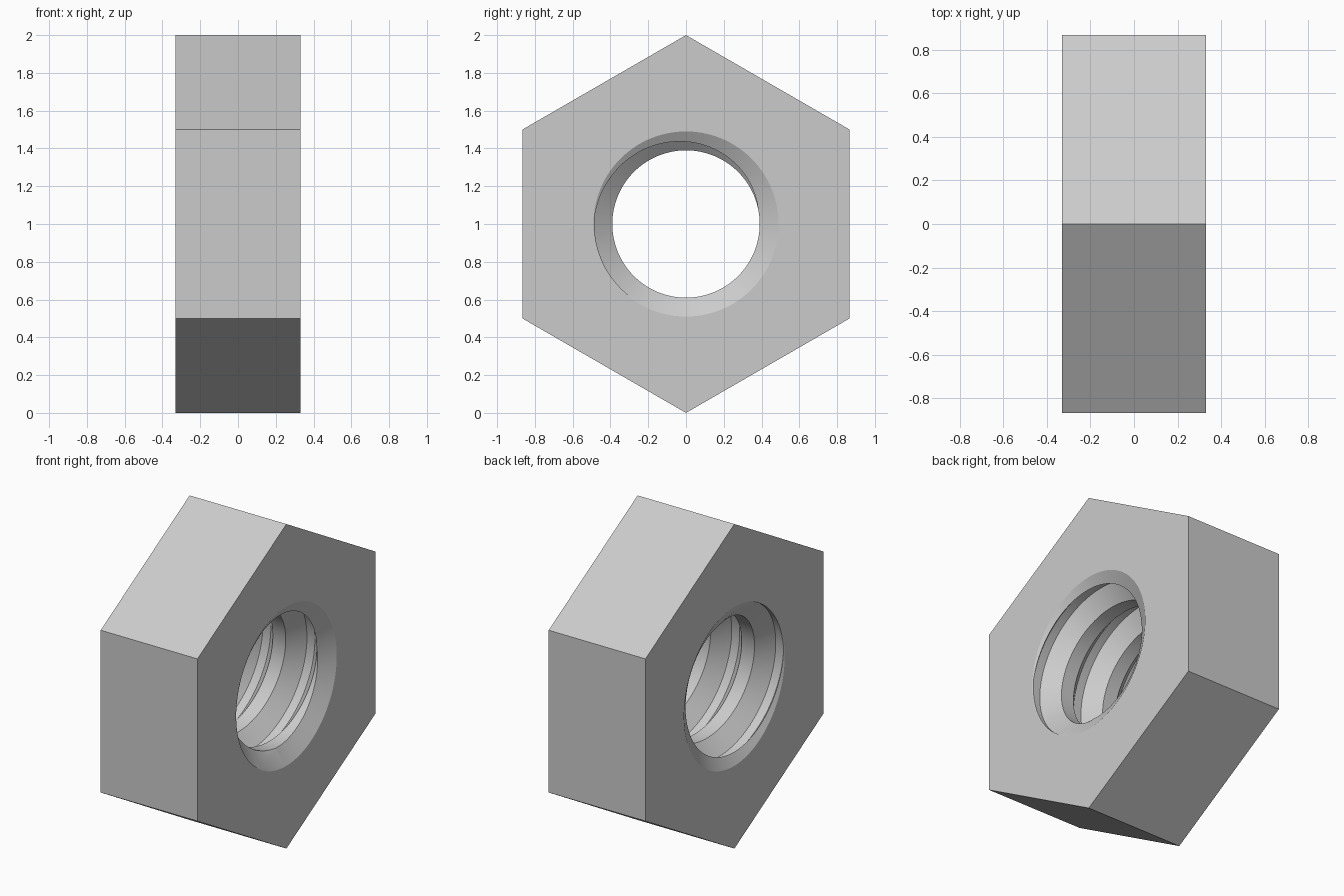
import bpy, bmesh, math

if "Cube" in bpy.data.objects:
    bpy.data.objects.remove(bpy.data.objects["Cube"], do_unlink=True)

HALF = 0.33                        # half thickness along x
BORE, ROOT, MOUTH = 0.39, 0.485, 0.49
CHAMFER = 0.06                     # depth of the countersink
PITCH, ROOT_W, FLANK = 0.30, 0.054, 0.079
COLS = 180
PHASE = math.radians(175)

# One pitch of thread, as (offset, radius)
TOOTH = [(-ROOT_W / 2 - FLANK, BORE), (-ROOT_W / 2, ROOT),
         (ROOT_W / 2, ROOT), (ROOT_W / 2 + FLANK, BORE)]


def clearance(point):
    """How far the thread lies outside the countersink cone."""
    x, r = point
    return r - (MOUTH - (HALF - abs(x)) * (MOUTH - BORE) / CHAMFER)


def clip_end(points):
    """Collapse everything past the countersink onto its edge."""
    out, stop = [], None
    for a, b in zip(points, points[1:]):
        if stop is None and clearance(b) < 0:
            ga, gb = clearance(a), clearance(b)
            t = ga / (ga - gb)
            stop = tuple(p + (q - p) * t for p, q in zip(a, b))
        out.append(stop or b)
    return [points[0]] + out


def section(angle):
    """Closed radial section through the nut at one angle."""
    shift = PITCH * (angle - PHASE) / math.tau
    pts = [(shift + k * PITCH + x, r) for k in range(-4, 5) for x, r in TOOTH]
    mid = min((i for i, p in enumerate(pts) if clearance(p) > 0),
              key=lambda i: abs(pts[i][0]))
    left = clip_end(pts[mid::-1])[::-1]
    right = clip_end(pts[mid:])
    return left + right[1:]


def hex_radius(angle):
    sector = math.radians(60)
    return math.cos(sector / 2) / math.cos((angle - math.pi / 2) % sector - sector / 2)


# Hexagonal nut with threaded bore
bm = bmesh.new()


def vert(x, r, angle):
    return bm.verts.new((x, r * math.cos(angle), 1 + r * math.sin(angle)))


columns, rims = [], []
for c in range(COLS):
    a = math.tau * c / COLS
    columns.append([vert(x, r, a) for x, r in section(a)])
    rims.append([vert(x, r, a) for x, r in
                 [(HALF, MOUTH), (HALF, hex_radius(a)),
                  (-HALF, hex_radius(a)), (-HALF, MOUTH)]])


def strip(p, q):
    for i in range(len(p) - 1):
        bm.faces.new((p[i], p[i + 1], q[i + 1], q[i]))


for c in range(COLS):
    n = (c + 1) % COLS
    p, q = columns[c], columns[n]
    # The last column meets the first one pitch further on
    if n:
        strip(p, q)
    else:
        step = len(TOOTH)
        strip(p[:-step], q[step:])
    # Countersinks, end faces and outer flats
    strip([p[-1]] + rims[c] + [p[0]], [q[-1]] + rims[n] + [q[0]])

bmesh.ops.remove_doubles(bm, verts=bm.verts, dist=0.00005)
bmesh.ops.dissolve_degenerate(bm, edges=bm.edges, dist=0.00005)
bmesh.ops.recalc_face_normals(bm, faces=bm.faces)

mesh = bpy.data.meshes.new("hex_nut")
bm.to_mesh(mesh)
bm.free()
nut = bpy.data.objects.new("hex_nut", mesh)
bpy.context.collection.objects.link(nut)

steel = bpy.data.materials.new("light_grey_metal")
steel.use_nodes = True
colour = (0.6, 0.6, 0.6, 1)
steel.diffuse_color = colour
steel.node_tree.nodes["Principled BSDF"].inputs["Base Color"].default_value = colour
mesh.materials.append(steel)

bpy.ops.object.select_all(action='DESELECT')
nut.select_set(True)
bpy.context.view_layer.objects.active = nut
bpy.ops.object.shade_smooth_by_angle(angle=math.radians(20))
